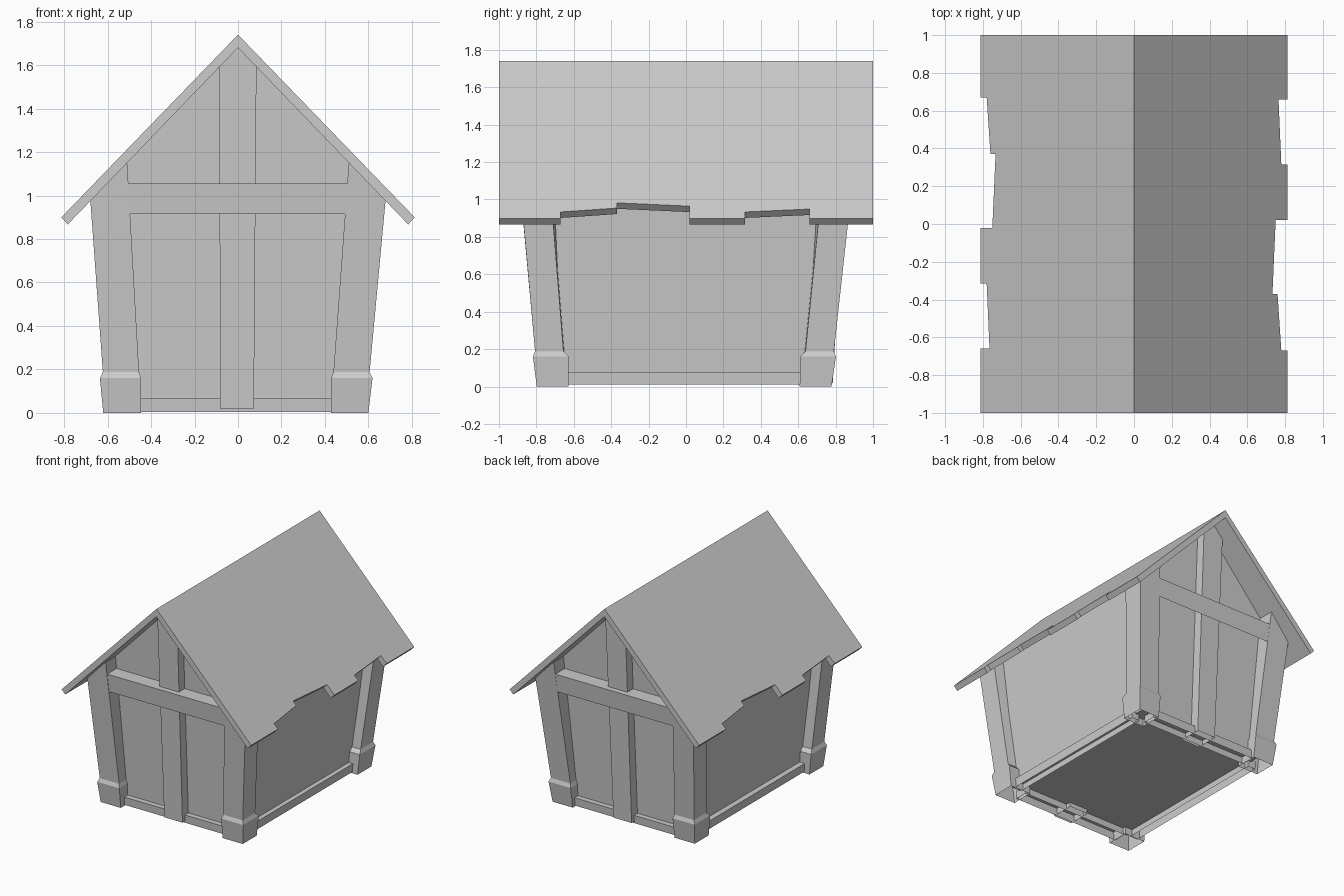
import bpy
import bmesh

if "Cube" in bpy.data.objects:
    bpy.data.objects.remove(bpy.data.objects["Cube"], do_unlink=True)

# Single plain grey
grey = bpy.data.materials.new("plain_grey")
grey.use_nodes = True
COLOUR = (0.604, 0.604, 0.604, 1)
grey.diffuse_color = COLOUR
grey.node_tree.nodes["Principled BSDF"].inputs["Base Color"].default_value = COLOUR

RIDGE = 1.68      # underside of the ridge
SLOPE = 1.038     # roof fall per unit of x


def underside(x):
    return RIDGE - SLOPE * abs(x)


def loft(name, rings, open_bottom=False):
    """Solid through a stack of matching rings, optionally hollow underneath."""
    bm = bmesh.new()
    loops = [[bm.verts.new(p) for p in ring] for ring in rings]
    n = len(loops[0])
    for a, b in zip(loops, loops[1:]):
        for i in range(n):
            j = (i + 1) % n
            bm.faces.new((a[i], a[j], b[j], b[i]))
    bm.faces.new(loops[0])
    bm.faces.new(loops[-1])
    bmesh.ops.recalc_face_normals(bm, faces=bm.faces)
    if open_bottom:
        low = [f for f in bm.faces if f.normal.z < -0.95]
        bmesh.ops.delete(bm, geom=low, context='FACES')
    mesh = bpy.data.meshes.new(name)
    bm.to_mesh(mesh)
    bm.free()
    mesh.materials.append(grey)
    bpy.context.collection.objects.link(bpy.data.objects.new(name, mesh))


def rect(x0, x1, y0, y1, z):
    return [(x0, y0, z), (x1, y0, z), (x1, y1, z), (x0, y1, z)]


def gable(side, bottom, left, right, top, floor, lean):
    """House-shaped outline in a plane that leans outward with height."""
    outline = [(left, bottom), (right, bottom), (top, underside(top) + 0.01),
               (0, RIDGE + 0.01), (-top, underside(top) + 0.01)]
    return [(x, side * (floor + lean * z), z) for x, z in outline]


# Walls: flared house-shaped body
loft("walls", [gable(s, .055, -.535, .522, .61, .71, .055) for s in (-1, 1)])

# Roof: two slabs with broken eaves, each the other turned half round
EAVE = [(-1, .813), (-.67, .813), (-.67, .78), (-.37, .76), (-.37, .733), (.02, .75),
        (.02, .813), (.315, .813), (.315, .78), (.66, .765), (.66, .813), (1, .813)]


def roof_slab(name, s):
    top = [(0, -s, 1.74)] + [(s * x, s * y, 1.74 - 1.034 * x) for y, x in EAVE] + [(0, s, 1.74)]
    low = [(0, -s, RIDGE)]
    low += [(s * (x - .03), s * y, underside(x - .03)) for y, x in EAVE]
    low += [(0, s, RIDGE)]
    loft(name, [top, low])


roof_slab("roof_left", 1)
roof_slab("roof_right", -1)


# Corner posts, each flaring out of a chamfered foot
def drift(x, z):
    return x - 0.01 * max(0, 1 - z)


def corner_post(name, sx, sy):
    def foot(z, xi, xo, yi, yo):
        return [(drift(sx * x, z), drift(sy * y, z), z)
                for x, y in ((xi, yi), (xo, yi), (xo, yo), (xi, yo))]

    def shaft(outer_x, outer_y, z):
        x = .598 + .083 * z if outer_x else .435 + .065 * z
        y = .78 + .10 * z if outer_y else .63 + .09 * z
        if not (outer_x or outer_y):
            y -= .04 * z
        return (drift(sx * x, z), drift(sy * y, z), z)

    corners = [(0, 0), (1, 0), (1, 1), (0, 1)]
    loft(name, [foot(0, .437, .61, .618, .788),
                foot(.16, .437, .627, .618, .81),
                [shaft(ox, oy, .188) for ox, oy in corners],
                [shaft(ox, oy, .98 if ox else 1.155) for ox, oy in corners]], True)


for sx, side in ((1, "left"), (-1, "right")):
    for sy, end in ((-1, "front"), (1, "back")):
        corner_post(f"{end}_{side}_post", sx, sy)

# Timber on both gables: middle post, cross beam, sill
for s, end in ((-1, "front"), (1, "back")):
    loft(f"{end}_middle_post", [gable(s, .02, -.083, .073, .085, inset, .052)
                                for inset in (.61, .784)], True)
    loft(f"{end}_cross_beam", [rect(-.5, .495, s * .72, s * .869, .915),
                               rect(-.51, .505, s * .72, s * .883, 1.055)], True)
    loft(f"{end}_sill", [rect(-.46, .45, s * .65, s * .75, .005),
                         rect(-.46, .45, s * .65, s * .755, .068)], True)

# Sills along the long sides, set back between the feet
for s, side in ((1, "left"), (-1, "right")):
    loft(f"{side}_sill", [rect(s * .50 - .01, s * .565 - .01, -.65, .64, .01),
                          rect(s * .50 - .01, s * .57 - .01, -.65, .64, .075)], True)
